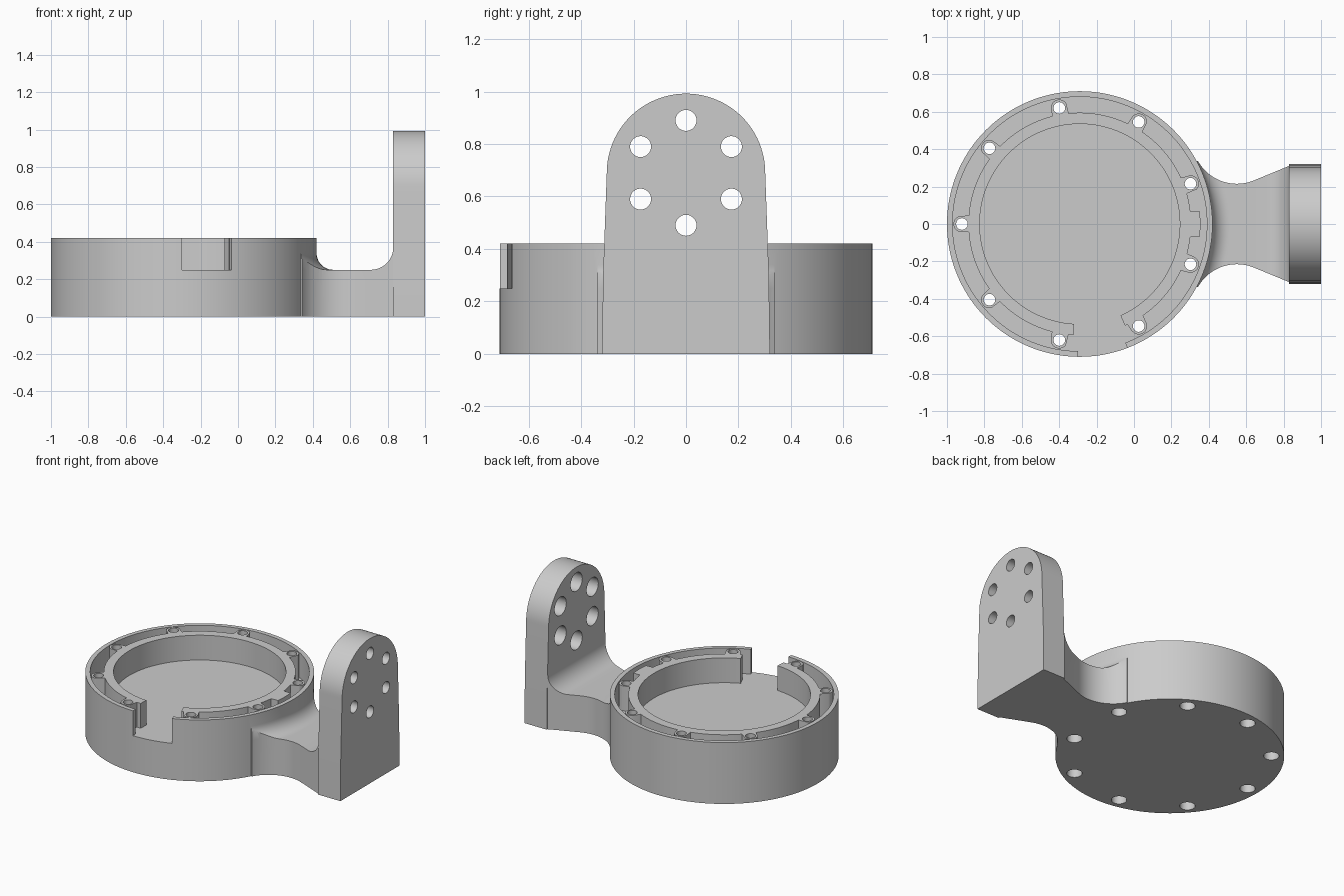
import bpy, bmesh
from math import sin, cos, sqrt, pi, radians

if "Cube" in bpy.data.objects:
    bpy.data.objects.remove(bpy.data.objects["Cube"])

CX, R, H, FLOOR = -0.29, 0.71, 0.42, 0.25   # cup axis, radius, height, floor level


def prism(name, pts, a, b, axis='Z'):
    """Extrude a 2D outline from a to b along an axis."""
    place = {'X': lambda u, v, w: (w, u, v),
             'Y': lambda u, v, w: (u, w, v),
             'Z': lambda u, v, w: (u, v, w)}[axis]
    bm = bmesh.new()
    lo = [bm.verts.new(place(u, v, a)) for u, v in pts]
    hi = [bm.verts.new(place(u, v, b)) for u, v in pts]
    n = len(pts)
    bm.faces.new(lo)
    bm.faces.new(hi[::-1])
    for i in range(n):
        j = (i + 1) % n
        bm.faces.new((lo[i], hi[i], hi[j], lo[j]))
    return finish(name, bm)


def finish(name, bm):
    bmesh.ops.recalc_face_normals(bm, faces=bm.faces)
    me = bpy.data.meshes.new(name)
    bm.to_mesh(me)
    bm.free()
    ob = bpy.data.objects.new(name, me)
    bpy.context.collection.objects.link(ob)
    return ob


def lathe(name, profile, n=144):
    """Revolve a closed (radius, z) profile about the cup axis."""
    bm = bmesh.new()
    rings = [[bm.verts.new((*polar(r, 360 * i / n), z)) for r, z in profile] for i in range(n)]
    m = len(profile)
    for i in range(n):
        p, q = rings[i], rings[(i + 1) % n]
        for k in range(m):
            l = (k + 1) % m
            bm.faces.new((p[k], q[k], q[l], p[l]))
    return finish(name, bm)


def combine(target, other, op):
    mod = target.modifiers.new(op, 'BOOLEAN')
    mod.operation, mod.object, mod.solver = op, other, 'EXACT'
    bpy.context.view_layer.objects.active = target
    bpy.ops.object.modifier_apply(modifier=mod.name)
    bpy.data.objects.remove(other)


def polar(r, deg):
    return CX + r * cos(radians(deg)), r * sin(radians(deg))


def circle(x, y, r, n=32):
    return [(x + r * cos(2 * pi * i / n), y + r * sin(2 * pi * i / n)) for i in range(n)]


def arc(x, y, r, a0, a1, n=12):
    return [(x + r * cos(radians(a0 + (a1 - a0) * i / n)),
             y + r * sin(radians(a0 + (a1 - a0) * i / n))) for i in range(n + 1)]


# Cup body with cavity and a cable gap in the outer wall
body = prism('cup_bracket', circle(CX, 0, R, 144), 0, H)
combine(body, prism('cavity', circle(CX, 0, 0.68, 144), FLOOR, 0.6), 'DIFFERENCE')
gap = [polar(0.64, -90.8), polar(0.8, -90.8), polar(0.8, -69), polar(0.64, -69)]
combine(body, prism('gap', gap, FLOOR, 0.6), 'DIFFERENCE')


# Inner ring whose outer edge bulges into a boss around every screw hole
def ring_radius(deg):
    for k in range(9):
        d = radians((deg - 20 - 40 * k + 180) % 360 - 180)
        s = 0.63 * sin(d)
        if abs(d) < 0.2 and abs(s) < 0.045:
            return 0.63 * cos(d) + sqrt(0.045 ** 2 - s * s)
    return 0.645 if min(deg % 360, -deg % 360) < 6.5 else 0.595


A0, A1 = -66.0, 266.8
outer = [polar(ring_radius(A0 + (A1 - A0) * i / 500), A0 + (A1 - A0) * i / 500) for i in range(501)]
inner = [polar(0.535, A1 + (A0 - A1) * i / 130) for i in range(131)]
combine(body, prism('inner_ring', outer + inner, 0.2, H), 'UNION')

# Arm: waisted plan outline intersected with a filleted side profile
side = [(0.55 + 0.239 * sin(radians(t)), 0.454 - 0.239 * cos(radians(t)))
        for t in range(-61, 24, 4)]
half = [polar(0.695, 28.5)] + side + [(0.835, 0.313), (0.86, 0.313)]
back = [polar(0.695, 28.5 - 57 * i / 20) for i in range(1, 20)][::-1]
plan = half + [(x, -y) for x, y in half[::-1]] + back
arm = prism('arm', plan, 0, 0.8)
profile = [(0.2, -0.1), (0.2, FLOOR)] + arc(0.71, 0.37, 0.12, 270, 360) + [(0.9, 0.37), (0.9, -0.1)]
combine(arm, prism('arm_profile', profile, -0.6, 0.6, 'Y'), 'INTERSECT')

# Fillet where the arm meets the round wall
fillet = lathe('fillet', [(0.695, 0.15), (0.81, 0.15)] + arc(0.8, 0.34, 0.09, 270, 180) + [(0.695, 0.34)])
combine(fillet, prism('fillet_limit', plan, 0, 0.8), 'INTERSECT')

# Upright plate with rounded top
plate_outline = [(-0.32, 0), (0.32, 0), (0.316, 0.3)] + arc(0, 0.69, 0.302, 0, 180, 48) + [(-0.316, 0.3)]
plate = prism('plate', plate_outline, 0.83, 1.0, 'X')

for part in (plate, fillet):
    combine(arm, part, 'UNION')
combine(body, arm, 'UNION')

# Nine screw holes, counterbored from below
for k in range(9):
    x, y = polar(0.63, 20 + 40 * k)
    combine(body, prism('screw_hole', circle(x, y, 0.031), -0.1, 0.6), 'DIFFERENCE')
    combine(body, prism('screw_head', circle(x, y, 0.048), -0.1, 0.18), 'DIFFERENCE')

# Six plate holes, counterbored from the inner face
for k in range(6):
    y, z = 0.2 * cos(radians(30 + 60 * k)), 0.69 + 0.2 * sin(radians(30 + 60 * k))
    combine(body, prism('plate_hole', circle(y, z, 0.04), 0.7, 1.1, 'X'), 'DIFFERENCE')
    combine(body, prism('plate_head', circle(y, z, 0.063), 0.7, 0.92, 'X'), 'DIFFERENCE')

body.select_set(True)
bpy.context.view_layer.objects.active = body
bpy.ops.object.shade_smooth_by_angle(angle=radians(30))
